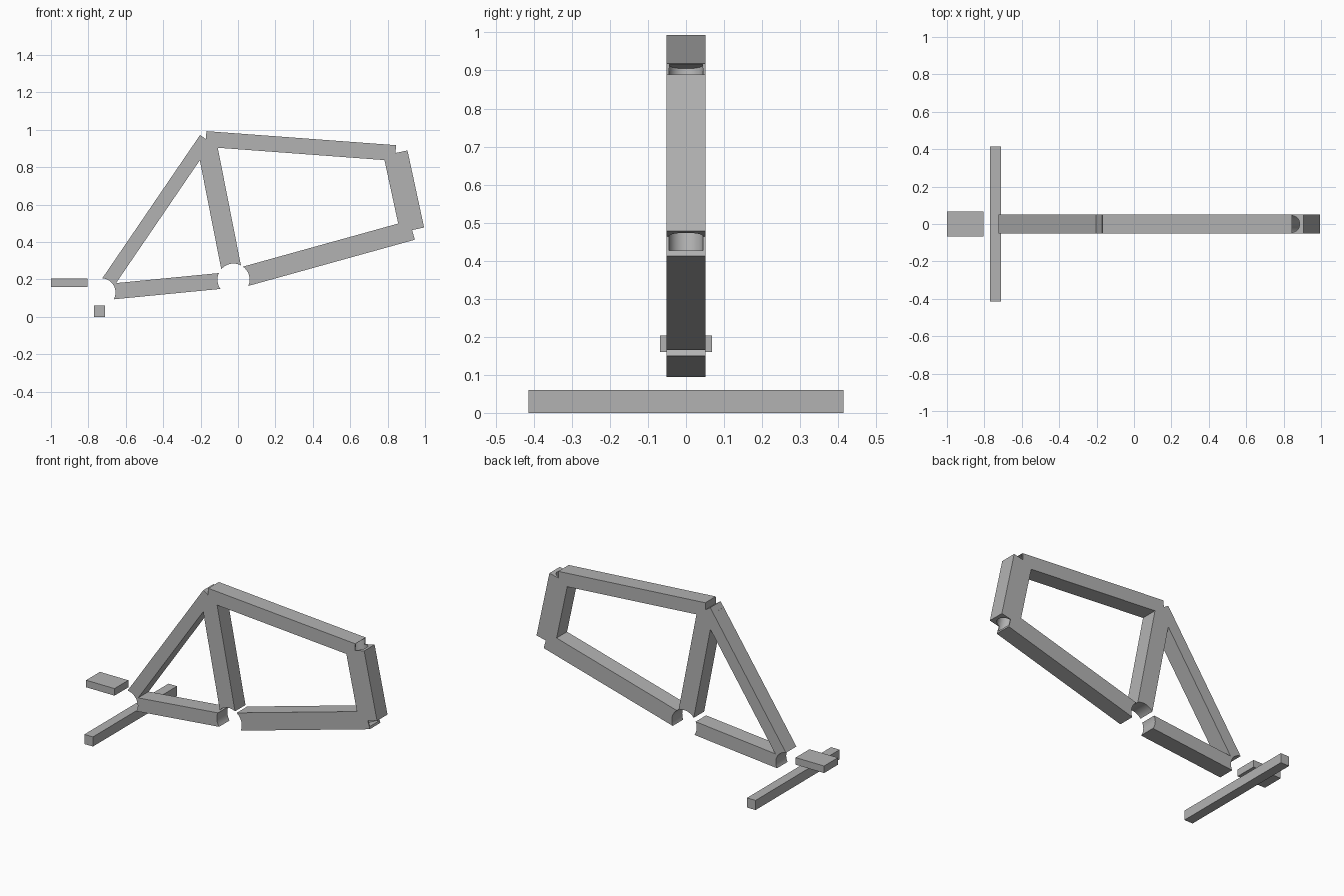
import bpy
import math
from mathutils import Vector

if "Cube" in bpy.data.objects:
    bpy.data.objects.remove(bpy.data.objects["Cube"], do_unlink=True)

# Single plain colour
grey = bpy.data.materials.new("plain grey")
grey.use_nodes = True
colour = (0.45, 0.45, 0.45, 1)
grey.diffuse_color = colour
grey.node_tree.nodes["Principled BSDF"].inputs["Base Color"].default_value = colour

HALF_WIDTH = 0.0515


def box(name, centre, size, tilt=0):
    bpy.ops.mesh.primitive_cube_add(size=1, location=centre)
    ob = bpy.context.object
    ob.name = name
    ob.scale = size
    ob.rotation_euler = (0, tilt, 0)
    bpy.ops.object.transform_apply(location=False)
    ob.data.materials.append(grey)
    return ob


def beam(name, start, end, depth):
    """Square-ended beam between two (x, z) points."""
    a, b = Vector(start), Vector(end)
    d, mid = b - a, (a + b) / 2
    return box(name, (mid.x, 0, mid.y), (d.length, 2 * HALF_WIDTH, depth),
               -math.atan2(d.y, d.x))


def cylinder(name, start, end, radius):
    a, b = Vector(start), Vector(end)
    bpy.ops.mesh.primitive_cylinder_add(vertices=48, radius=radius,
                                        depth=(b - a).length, location=(a + b) / 2)
    ob = bpy.context.object
    ob.name = name
    ob.rotation_euler = (b - a).to_track_quat("Z", "Y").to_euler()
    ob.data.materials.append(grey)
    ob.hide_render = True
    return ob


def combine(target, other, operation):
    mod = target.modifiers.new(operation.lower(), "BOOLEAN")
    mod.operation = operation
    mod.solver = "EXACT"
    mod.object = other
    bpy.context.view_layer.objects.active = target
    bpy.ops.object.modifier_apply(modifier=mod.name)
    bpy.data.objects.remove(other, do_unlink=True)


# Joints of the frame
crank = (-0.024, 0.199)
axle = (-0.732, 0.13)
seat = (-0.172, 0.951)
head_top = (0.842, 0.876)
head_low = (0.931, 0.464)

# Frame beams, united into one body
frame = beam("frame", seat, head_top, 0.084)
for name, a, b, depth in (
        ("head_post", head_top, head_low, 0.131),
        ("down_beam", crank, head_low, 0.107),
        ("seat_post", crank, seat, 0.107),
        ("upper_stay", axle, seat, 0.075),
        ("lower_stay", axle, crank, 0.085)):
    combine(frame, beam(name, a, b, depth), "UNION")

# Round cuts at the crank and axle
for name, (x, z), radius in (("crank_cut", crank, 0.086), ("axle_cut", axle, 0.077)):
    combine(frame, cylinder(name, (x, -0.2, z), (x, 0.2, z), radius), "DIFFERENCE")

# Bore along the head post, running slightly past both ends
top, low = Vector((head_top[0], 0, head_top[1])), Vector((head_low[0], 0, head_low[1]))
reach = (top - low).normalized() * 0.039
combine(frame, cylinder("head_bore", low - reach, top + reach, 0.045), "DIFFERENCE")

bpy.ops.object.select_all(action="DESELECT")
frame.select_set(True)
bpy.context.view_layer.objects.active = frame
bpy.ops.object.shade_smooth_by_angle(angle=math.radians(25))

# Loose rear parts
box("rear_crossbar", (-0.74, 0, 0.03), (0.059, 0.828, 0.06))
box("rear_plate", (-0.902, 0, 0.182), (0.196, 0.136, 0.044))
